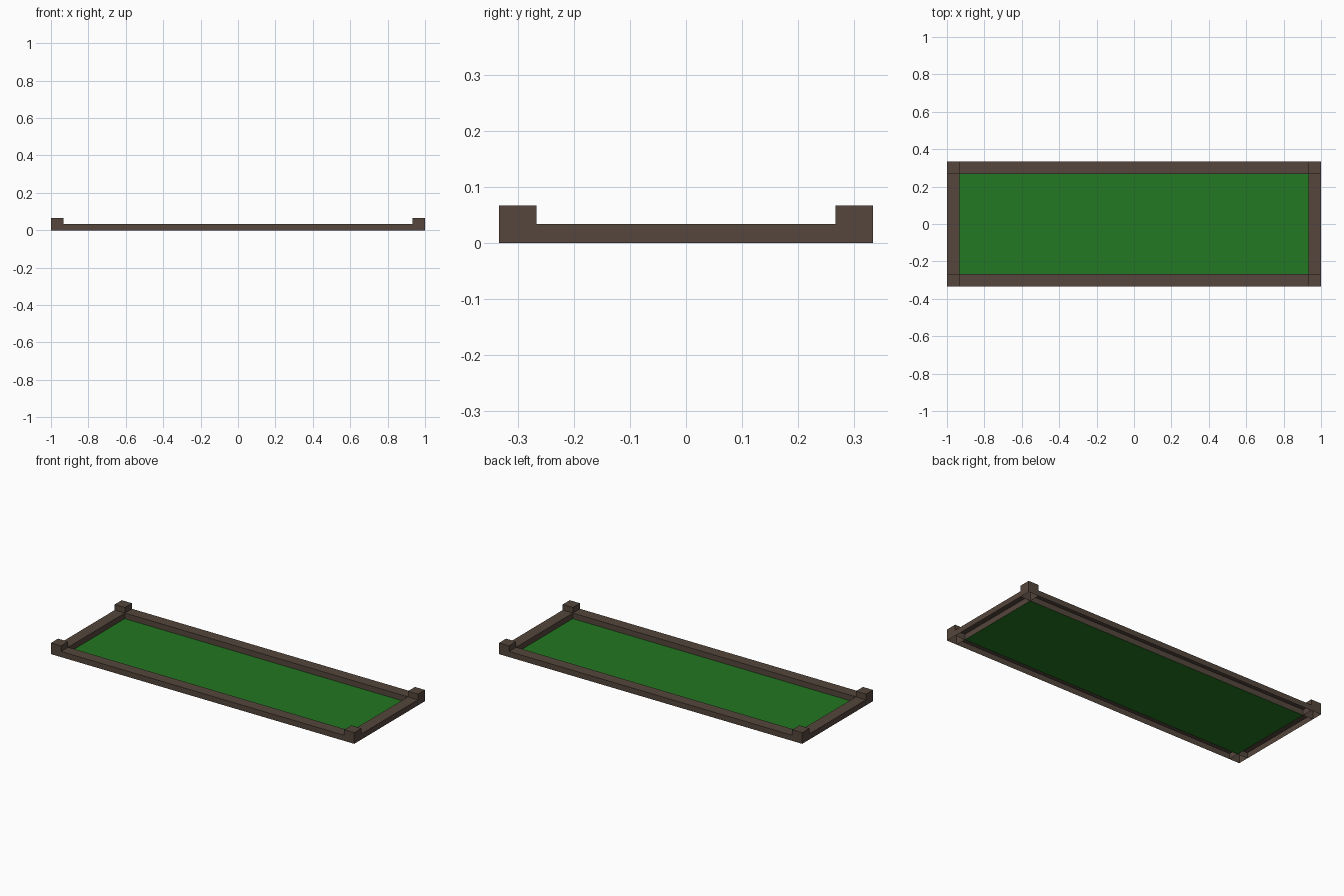
import bpy, bmesh

if "Cube" in bpy.data.objects:
    bpy.data.objects.remove(bpy.data.objects["Cube"])

def material(name, rgb):
    m = bpy.data.materials.new(name)
    m.diffuse_color = (*rgb, 1.0)
    m.use_nodes = True
    m.node_tree.nodes["Principled BSDF"].inputs["Base Color"].default_value = m.diffuse_color
    return m

WOOD = material("dark brown wood", (0.089, 0.061, 0.045))
GRASS = material("green", (0.016, 0.184, 0.016))

HX, HY = 1.0, 1 / 3          # outer half sizes
W = 1 / 15                   # rail and post width
RAIL_H, POST_H = 1 / 30, 1 / 15


def hollow_box(name, cx, cy, sx, sy, h, ends=None):
    """Box standing on z = 0 with an open underside; ends = axis whose end faces are left off."""
    bm = bmesh.new()
    bmesh.ops.create_cube(bm, size=1)
    for v in bm.verts:
        v.co = (cx + v.co.x * sx, cy + v.co.y * sy, (v.co.z + 0.5) * h)
    bm.normal_update()
    drop = [f for f in bm.faces if f.normal.z < -0.5
            or (ends is not None and abs(f.normal[ends]) > 0.5)]
    bmesh.ops.delete(bm, geom=drop, context='FACES')
    finish(name, bm, WOOD)


def finish(name, bm, mat):
    me = bpy.data.meshes.new(name)
    bm.to_mesh(me)
    bm.free()
    me.materials.append(mat)
    bpy.context.collection.objects.link(bpy.data.objects.new(name, me))


# Long and short rails between the posts
for s, side in ((-1, "front"), (1, "back")):
    hollow_box(side + "_rail", 0, s * (HY - W / 2), 2 * (HX - W), W, RAIL_H, ends=0)
for s, side in ((-1, "left"), (1, "right")):
    hollow_box(side + "_rail", s * (HX - W / 2), 0, W, 2 * (HY - W), RAIL_H, ends=1)

# Taller corner posts
for sy, fb in ((-1, "front"), (1, "back")):
    for sx, lr in ((-1, "left"), (1, "right")):
        hollow_box(f"{fb}_{lr}_post", sx * (HX - W / 2), sy * (HY - W / 2), W, W, POST_H)

# Flat green bed at the bottom of the frame
bm = bmesh.new()
bmesh.ops.create_grid(bm, x_segments=1, y_segments=1, size=1)
for v in bm.verts:
    v.co = (v.co.x * (HX - W), v.co.y * (HY - W), 0)
finish("green_bed", bm, GRASS)
